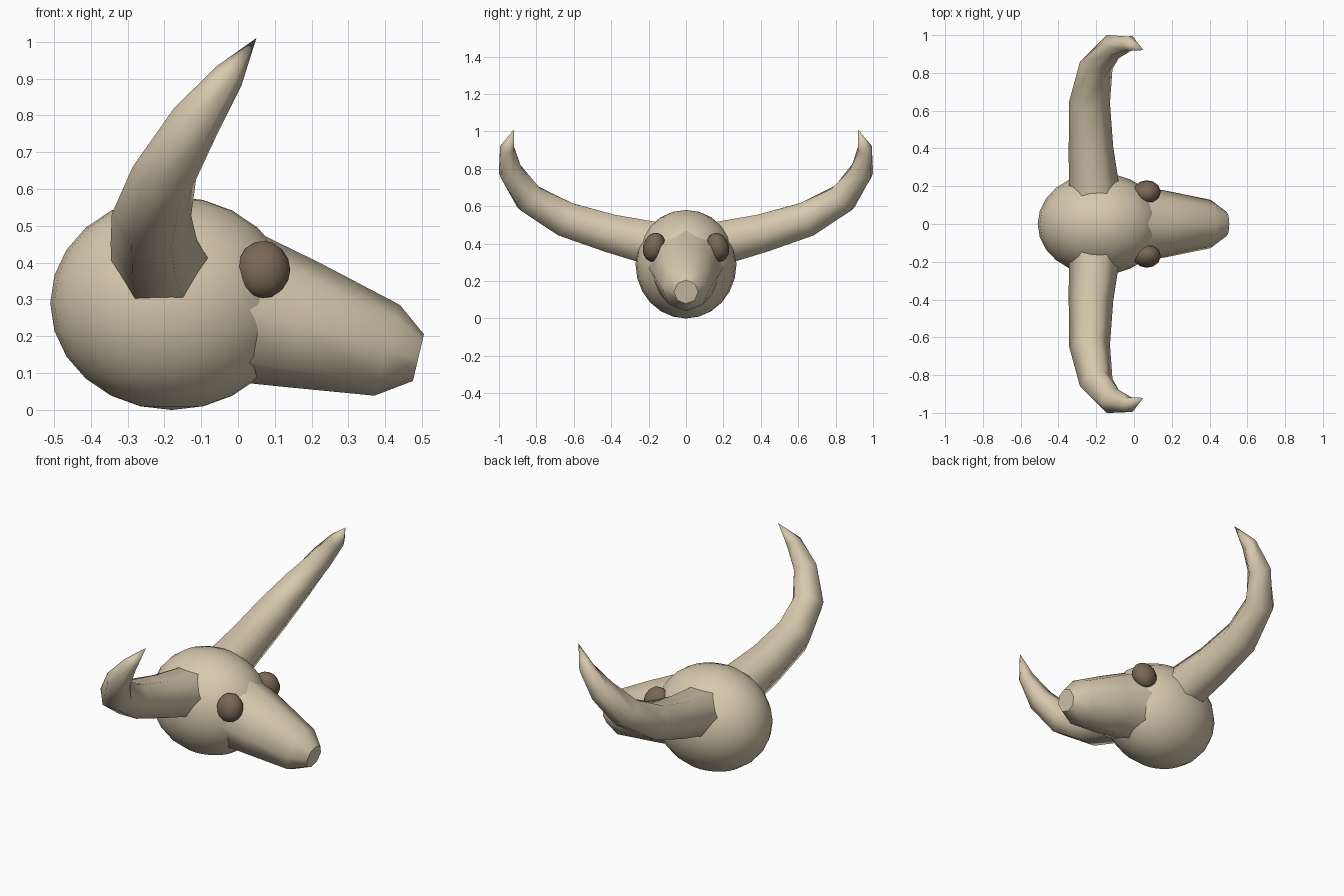
import bpy, bmesh, math
from mathutils import Vector, Matrix

if "Cube" in bpy.data.objects:
    bpy.data.objects.remove(bpy.data.objects["Cube"])


def material(name, rgb):
    m = bpy.data.materials.new(name)
    m.use_nodes = True
    m.diffuse_color = (*rgb, 1)
    m.node_tree.nodes["Principled BSDF"].inputs["Base Color"].default_value = (*rgb, 1)
    return m


bone = material("bone", (0.68, 0.58, 0.42))
brown = material("dark_brown", (0.19, 0.135, 0.09))


def finish(name, bm, mat, angle):
    bmesh.ops.recalc_face_normals(bm, faces=bm.faces)
    mesh = bpy.data.meshes.new(name)
    bm.to_mesh(mesh)
    bm.free()
    mesh.materials.append(mat)
    ob = bpy.data.objects.new(name, mesh)
    bpy.context.collection.objects.link(ob)
    bpy.ops.object.select_all(action="DESELECT")
    ob.select_set(True)
    bpy.context.view_layer.objects.active = ob
    bpy.ops.object.shade_smooth_by_angle(angle=math.radians(angle))
    return ob


def ellipsoid(name, centre, radii, segments, rings, mat, tilt=0):
    bm = bmesh.new()
    bmesh.ops.create_uvsphere(bm, u_segments=segments, v_segments=rings, radius=1)
    place = Matrix.Translation(centre) @ Matrix.Rotation(tilt, 4, "X") @ Matrix.Diagonal((*radii, 1))
    bm.transform(place)
    return finish(name, bm, mat, 60)


def tube(name, stations, sides, across, mat, angle, tip=None, mirror=1):
    """Skin rings of (centre, radius) and close with a cap or a pointed tip."""
    bm = bmesh.new()
    flip = Vector((1, mirror, 1))
    pts = [Vector(c) * flip for c, r in stations]
    if tip:
        pts.append(Vector(tip) * flip)
    rings = []
    for i, (c, r) in enumerate(stations):
        t = (pts[min(i + 1, len(pts) - 1)] - pts[max(i - 1, 0)]).normalized()
        u = Vector(across)
        u = (u - t * u.dot(t)).normalized()
        v = t.cross(u)
        rings.append([bm.verts.new(pts[i] + r * (u * math.cos(a) + v * math.sin(a)))
                      for a in (math.tau * k / sides for k in range(sides))])
    for a, b in zip(rings, rings[1:]):
        for k in range(sides):
            n = (k + 1) % sides
            bm.faces.new((a[k], a[n], b[n], b[k]))
    bm.faces.new(rings[0])
    if tip:
        point = bm.verts.new(pts[-1])
        for k in range(sides):
            bm.faces.new((rings[-1][k], rings[-1][(k + 1) % sides], point))
    else:
        bm.faces.new(rings[-1])
    return finish(name, bm, mat, angle)


# Rounded braincase
ellipsoid("skull", (-0.18, 0, 0.29), (0.33, 0.27, 0.29), 24, 12, bone)

# Tapering snout with a flat nose end
snout = [((-0.015, 0, 0.285), 0.21), ((0.17, 0, 0.232), 0.176),
         ((0.405, 0, 0.162), 0.128), ((0.49, 0, 0.142), 0.065)]
tube("snout", snout, 8, (0, 0, 1), bone, 50)

# Six-sided horns sweeping out, up and forward, and the eyes
horn = [((-0.21, 0.175, 0.40), 0.135), ((-0.228, 0.405, 0.455), 0.118),
        ((-0.235, 0.645, 0.53), 0.108), ((-0.20, 0.84, 0.643), 0.09),
        ((-0.115, 0.938, 0.785), 0.07), ((-0.025, 0.957, 0.907), 0.043)]
for side, s in (("left", 1), ("right", -1)):
    tube(side + "_horn", horn, 6, (1, 0, 0), bone, 75, (0.05, 0.92, 1.01), s)
    ellipsoid(side + "_eye", (0.068, s * 0.17, 0.381), (0.074, 0.06, 0.079),
              12, 8, brown, s * math.radians(15))
